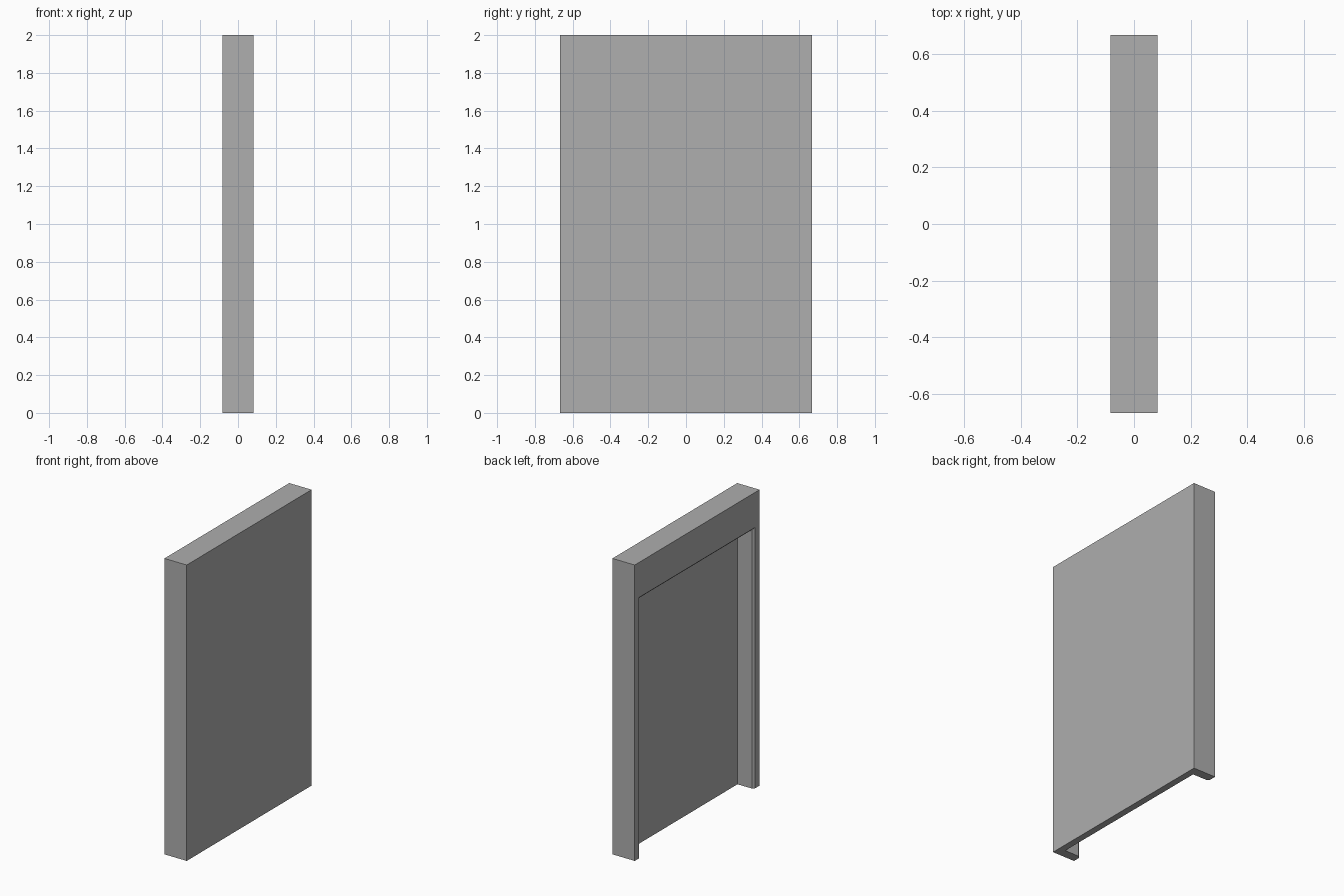
import bpy
import bmesh

cube = bpy.data.objects.get("Cube")
if cube:
    bpy.data.objects.remove(cube, do_unlink=True)

# One mid grey for everything
GREY = (0.425, 0.425, 0.425, 1.0)
grey = bpy.data.materials.new("mid grey")
grey.use_nodes = True
grey.diffuse_color = GREY
grey.node_tree.nodes["Principled BSDF"].inputs["Base Color"].default_value = GREY

# Overall half sizes and details
HX, HY, HEIGHT = 1 / 12, 2 / 3, 2.0
PANEL = 0.045    # thickness of the closed sheet
JAMB = 0.047     # width of the jamb on the open side
HEAD = 0.237     # height of the header on the open side
CHAMFER = 0.015  # bevel around the opening


def loft(name, start, end, x0, x1):
    """Solid between two matching (y, z) outlines at x0 and x1."""
    bm = bmesh.new()
    a = [bm.verts.new((x0, y, z)) for y, z in start]
    b = [bm.verts.new((x1, y, z)) for y, z in end]
    bm.faces.new(a)
    bm.faces.new(b)
    for i in range(len(a)):
        bm.faces.new((a[i - 1], a[i], b[i], b[i - 1]))
    bmesh.ops.recalc_face_normals(bm, faces=bm.faces)
    mesh = bpy.data.meshes.new(name)
    bm.to_mesh(mesh)
    bm.free()
    mesh.materials.append(grey)
    bpy.context.collection.objects.link(bpy.data.objects.new(name, mesh))


def arch(extra):
    """Outline of the doorway surround, open at the floor."""
    inner, top = HY - JAMB - extra, HEIGHT - HEAD - extra
    return sheet + [(inner, 0), (inner, top), (-inner, top), (-inner, 0)]


# Closed sheet, deep surround and the chamfered rim of the opening
sheet = [(-HY, 0), (-HY, HEIGHT), (HY, HEIGHT), (HY, 0)]
wide, narrow = arch(0), arch(CHAMFER)
loft("wall_panel", sheet, sheet, HX - PANEL, HX)
loft("door_surround", narrow, narrow, CHAMFER - HX, HX - PANEL)
loft("chamfered_rim", wide, narrow, -HX, CHAMFER - HX)
